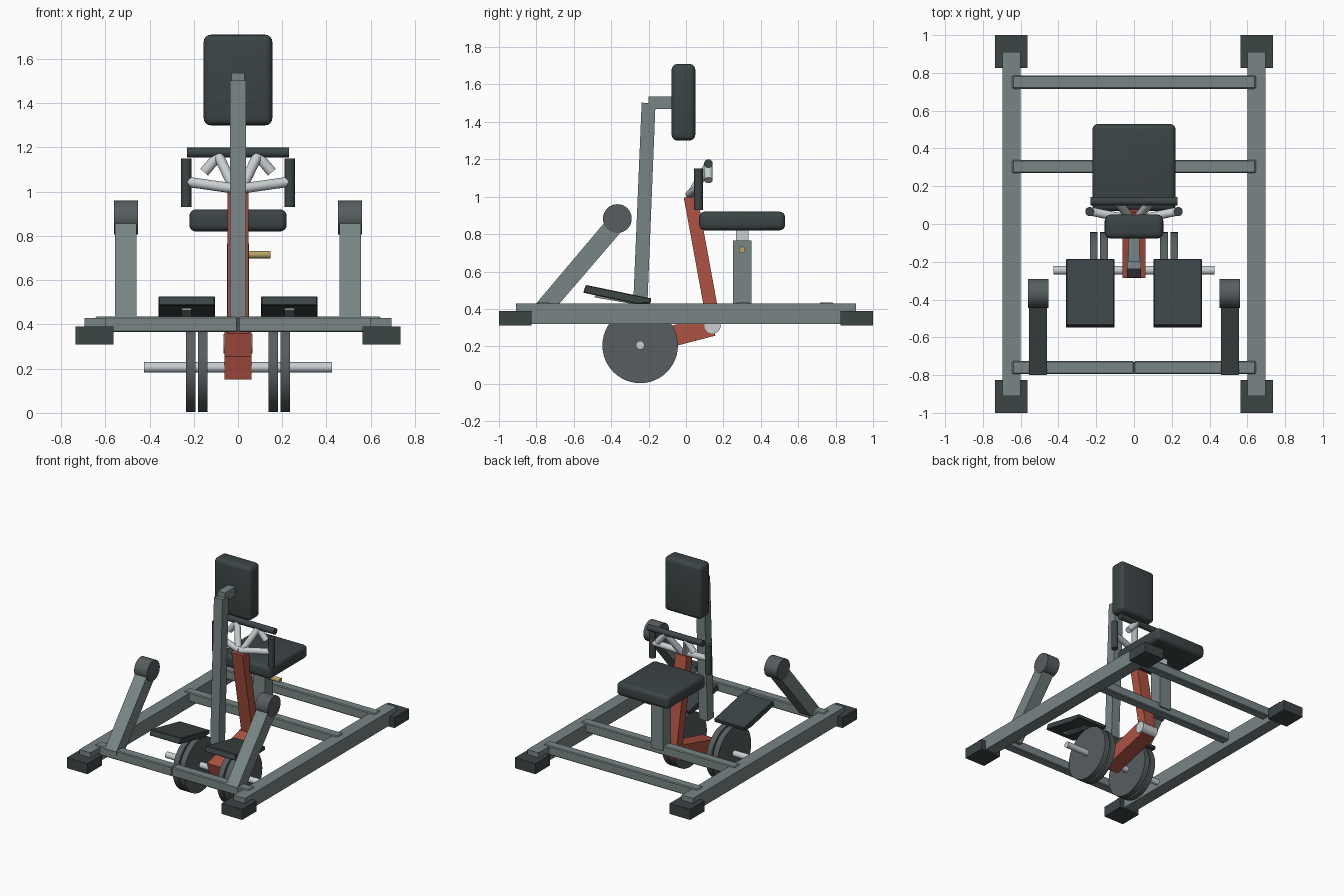
import bpy, bmesh, math
from mathutils import Vector

if "Cube" in bpy.data.objects:
    bpy.data.objects.remove(bpy.data.objects["Cube"])


def material(name, rgb):
    m = bpy.data.materials.new(name)
    m.diffuse_color = (*rgb, 1)
    m.use_nodes = True
    m.node_tree.nodes["Principled BSDF"].inputs["Base Color"].default_value = m.diffuse_color
    return m


STEEL = material("steel_paint", (0.19, 0.235, 0.235))
DARK = material("black_rubber", (0.045, 0.058, 0.06))
RED = material("red_paint", (0.42, 0.085, 0.055))
CHROME = material("chrome", (0.58, 0.62, 0.64))
IRON = material("iron", (0.095, 0.11, 0.115))
BRASS = material("brass", (0.48, 0.38, 0.13))


def finish(name, bm, mat, bevel=0, segments=1):
    """Turn a bmesh into an object with optional rounded edges."""
    if bevel:
        bmesh.ops.bevel(bm, geom=bm.edges[:], offset=bevel, segments=segments,
                        profile=0.5, affect='EDGES', clamp_overlap=True)
    bmesh.ops.recalc_face_normals(bm, faces=bm.faces[:])
    me = bpy.data.meshes.new(name)
    bm.to_mesh(me)
    bm.free()
    for p in me.polygons:
        p.use_smooth = True
    me.set_sharp_from_angle(angle=math.radians(32))
    me.materials.append(mat)
    ob = bpy.data.objects.new(name, me)
    bpy.context.collection.objects.link(ob)
    return ob


def slab(name, pts, x0, x1, mat, bevel=0, segments=1):
    """Extrude a (y, z) side profile from x0 to x1."""
    bm = bmesh.new()
    face = bm.faces.new([bm.verts.new((x0, y, z)) for y, z in pts])
    ext = bmesh.ops.extrude_face_region(bm, geom=[face])["geom"]
    verts = [v for v in ext if isinstance(v, bmesh.types.BMVert)]
    bmesh.ops.translate(bm, verts=verts, vec=(x1 - x0, 0, 0))
    return finish(name, bm, mat, bevel, segments)


def box(name, x, y, z, mat, bevel=0, segments=1):
    pts = [(y[0], z[0]), (y[1], z[0]), (y[1], z[1]), (y[0], z[1])]
    return slab(name, pts, x[0], x[1], mat, bevel, segments)


def rod(name, a, b, r, mat, sides=32, bevel=0):
    """Capped cylinder between two points."""
    a, b = Vector(a), Vector(b)
    d = b - a
    bm = bmesh.new()
    bmesh.ops.create_cone(bm, cap_ends=True, segments=sides, radius1=r,
                          radius2=r, depth=d.length)
    rot = d.to_track_quat('Z', 'Y').to_matrix().to_4x4()
    rot.translation = (a + b) / 2
    bm.transform(rot)
    return finish(name, bm, mat, bevel)


def span(s, a, b):
    return tuple(sorted((s * a, s * b)))


# Base frame cross members
box("rear_cross_bar", (-0.645, 0.645), (0.716, 0.786), (0.365, 0.435), STEEL, 0.006)
box("seat_cross_bar", (-0.645, 0.645), (0.27, 0.34), (0.365, 0.435), STEEL, 0.006)

# Seat, its post and adjusting pin
box("seat", (-0.22, 0.22), (0.07, 0.53), (0.82, 0.92), DARK, 0.03, 4)
box("seat_post_sleeve", (-0.05, 0.05), (0.25, 0.35), (0.40, 0.765), STEEL)
box("seat_post_inner", (-0.035, 0.035), (0.267, 0.333), (0.70, 0.83), CHROME)
rod("seat_pin", (0.03, 0.3, 0.716), (0.148, 0.3, 0.716), 0.017, BRASS)

# Chest pad on its leaning column
slab("pad_column", [(-0.283, 0.41), (-0.207, 0.41), (-0.163, 1.497), (-0.237, 1.503)],
     -0.036, 0.036, STEEL)
box("pad_bracket", (-0.03, 0.03), (-0.2, -0.05), (1.468, 1.537), STEEL)
box("chest_pad", (-0.155, 0.155), (-0.077, 0.05), (1.3, 1.71), DARK, 0.032, 4)

# Red lever, pivot and weight bar
slab("lever_upright", [(-0.012, 0.995), (0.06, 1.006), (0.184, 0.33), (0.112, 0.32)],
     -0.047, 0.047, RED)
slab("lever_lower_arm", [(-0.285, 0.255), (-0.255, 0.15), (0.157, 0.257), (0.128, 0.365)],
     -0.06, 0.06, RED)
rod("lever_pivot", (-0.066, 0.142, 0.312), (0.066, 0.142, 0.312), 0.044, CHROME)
rod("weight_bar", (-0.425, -0.245, 0.206), (0.425, -0.245, 0.206), 0.023, CHROME)

# Top handle bar
rod("top_grip", (-0.23, 0.12, 1.177), (0.23, 0.12, 1.177), 0.023, DARK)

for s, side in ((-1, "left"), (1, "right")):
    # Side rail, half of the front bar, and rubber feet
    box(f"{side}_rail", span(s, 0.6, 0.695), (-0.91, 0.91), (0.32, 0.428), STEEL)
    box(f"{side}_front_bar", span(s, 0, 0.645), (-0.795, -0.725), (0.365, 0.435), STEEL, 0.006)
    for e, end in ((-1, "front"), (1, "rear")):
        box(f"{side}_{end}_foot", span(s, 0.563, 0.735), span(e, 0.825, 1.0),
            (0.31, 0.39), DARK)

    # Slanted weight-storage arm with a round head
    slab(f"{side}_front_arm", [(-0.80, 0.43), (-0.80, 0.40), (-0.70, 0.40), (-0.675, 0.43),
                               (-0.347, 0.812), (-0.42, 0.88)],
         s * 0.46, s * 0.557, STEEL)
    rod(f"{side}_arm_head", (s * 0.453, -0.367, 0.883), (s * 0.561, -0.367, 0.883), 0.077, IRON)

    # Tilted foot plate and the strip below it
    slab(f"{side}_foot_plate", [(-0.55, 0.487), (-0.535, 0.528), (-0.185, 0.456),
                                (-0.19, 0.43), (-0.27, 0.428)],
         s * 0.104, s * 0.36, DARK, 0.004)
    slab(f"{side}_foot_plate_strip", [(-0.49, 0.462), (-0.48, 0.485), (-0.25, 0.435), (-0.25, 0.42)],
         s * 0.21, s * 0.255, STEEL)

    # Two weight discs
    for i, x in enumerate((0.138, 0.192)):
        rod(f"{side}_weight_disc_{i + 1}", (s * x, -0.245, 0.205),
            (s * (x + 0.042), -0.245, 0.205), 0.202, IRON, 48)

    # Handle tubes and side grips
    rod(f"{side}_grip", (s * 0.234, 0.066, 0.93), (s * 0.234, 0.066, 1.15), 0.024, DARK)
    rod(f"{side}_grip_tube", (0, 0.02, 1.012), (s * 0.225, 0.066, 1.044), 0.023, CHROME)
    rod(f"{side}_top_tube", (s * 0.01, 0.02, 1.0), (s * 0.087, 0.115, 1.16), 0.023, CHROME)
    rod(f"{side}_top_tube_end", (s * 0.085, 0.12, 1.168), (s * 0.153, 0.12, 1.088), 0.023, CHROME)
